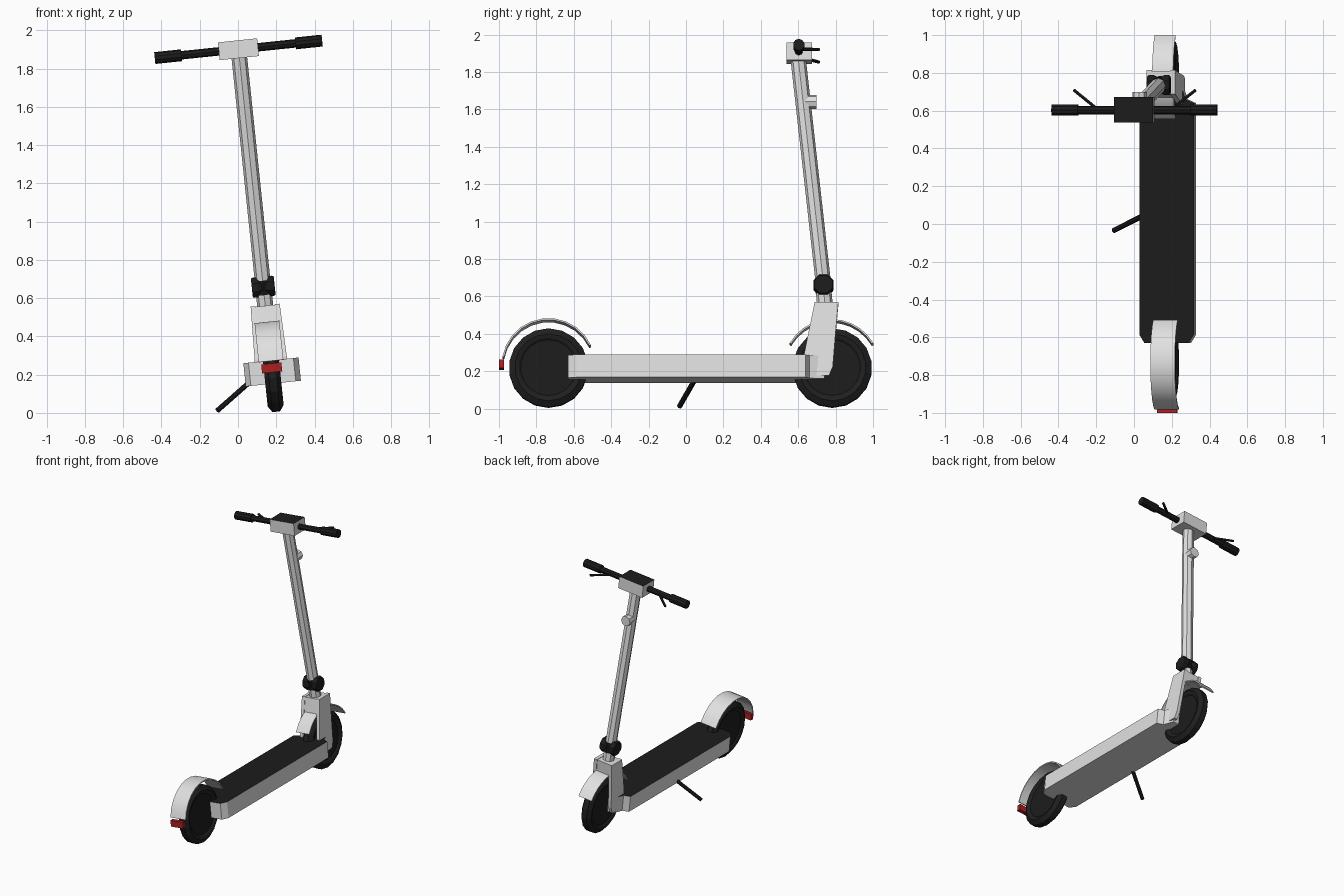
import bpy, bmesh, math
from mathutils import Matrix, Vector

if "Cube" in bpy.data.objects:
    bpy.data.objects.remove(bpy.data.objects["Cube"])

# Whole scooter leans on its kickstand: build upright, then tilt about y
LEAN = (Matrix.Translation((0.2, 0, 0.008)) @ Matrix.Rotation(-0.104, 4, 'Y'))
IDENT = Matrix.Identity(4)


def material(name, rgb):
    m = bpy.data.materials.new(name)
    m.diffuse_color = (*rgb, 1)
    m.use_nodes = True
    m.node_tree.nodes["Principled BSDF"].inputs["Base Color"].default_value = m.diffuse_color
    return m


SILVER = material("light_grey", (0.75, 0.75, 0.75))
BLACK = material("black", (0.0115, 0.0115, 0.0115))
TYRE = material("tyre_black", (0.014, 0.014, 0.014))
RED = material("red", (0.42, 0.014, 0.014))


def finish(name, bm, mats, rule=None, frame=LEAN, smooth=False):
    bmesh.ops.recalc_face_normals(bm, faces=bm.faces)
    bm.normal_update()
    if rule:
        for f in bm.faces:
            f.material_index = rule(f)
    bm.transform(frame)
    me = bpy.data.meshes.new(name)
    bm.to_mesh(me)
    bm.free()
    for m in mats:
        me.materials.append(m)
    if smooth:
        me.shade_smooth()
        me.set_sharp_from_angle(angle=math.radians(30))
    ob = bpy.data.objects.new(name, me)
    bpy.context.collection.objects.link(ob)
    return ob


def prism(name, pts, lo, hi, axis, mats, rule=None, flare=0, smooth=False):
    """Extrude a 2D outline along x (outline in y,z) or z (outline in x,y)."""
    bm = bmesh.new()
    place = (lambda p, t: (t, *p)) if axis == 'X' else (lambda p, t: (*p, t))
    a = [bm.verts.new(place(p, lo)) for p in pts]
    b = [bm.verts.new(place(p, hi)) for p in pts]
    bm.faces.new(a)
    bm.faces.new(b)
    for i in range(len(pts)):
        j = (i + 1) % len(pts)
        bm.faces.new((a[i], a[j], b[j], b[i]))
    for v in bm.verts:
        v.co.x += flare * (0.4 - v.co.z)
    return finish(name, bm, mats, rule, smooth=smooth)


def lathe(name, profile, y, z, n, mats, rule=None):
    """Revolve (x, radius) profile about the x axis."""
    bm = bmesh.new()
    rings = []
    for x, r in profile:
        rings.append([bm.verts.new((x, y + r * math.cos(2 * math.pi * (i + .5) / n),
                                    z + r * math.sin(2 * math.pi * (i + .5) / n)))
                      for i in range(n)])
    for a, b in zip(rings, rings[1:]):
        for i in range(n):
            j = (i + 1) % n
            bm.faces.new((a[i], a[j], b[j], b[i]))
    bm.faces.new(rings[0])
    bm.faces.new(rings[-1])
    return finish(name, bm, mats, rule)


def tube(name, p, q, r, n, mat, frame=LEAN):
    p, q = Vector(p), Vector(q)
    d = q - p
    bm = bmesh.new()
    m = Matrix.Translation((p + q) / 2) @ d.to_track_quat('Z', 'Y').to_matrix().to_4x4()
    bmesh.ops.create_cone(bm, cap_ends=True, segments=n, radius1=r,
                          radius2=r, depth=d.length, matrix=m)
    return finish(name, bm, [mat], frame=frame)


def fender(name, y, z, r, a0, a1, half):
    n, t = 10, 0.009
    ang = [math.radians(a0 + (a1 - a0) * i / n) for i in range(n + 1)]
    pts = [(y + r * math.cos(a), z + r * math.sin(a)) for a in ang]
    pts += [(y + (r - t) * math.cos(a), z + (r - t) * math.sin(a)) for a in reversed(ang)]
    return prism(name, pts, -half, half, 'X', [SILVER], smooth=True)


# Wheels: tyre and recessed hub disc in one revolved profile
REAR, FRONT, AXLE = -0.735, 0.782, 0.21
half_wheel = [(0.028, 0.05), (0.028, 0.15), (0.036, 0.16), (0.042, 0.18), (0.02, 0.212)]
profile = [(-x, r) for x, r in half_wheel] + half_wheel[::-1]
for nm, y in (("rear_wheel", REAR), ("front_wheel", FRONT)):
    lathe(nm, profile, y, AXLE, 18, [BLACK, TYRE],
          lambda f, y=y: int(math.hypot(f.calc_center_median().y - y,
                                        f.calc_center_median().z - AXLE) > 0.15))

# Fenders and tail light
fender("rear_fender", REAR, 0.222, 0.25, 25, 170, 0.065)
fender("front_fender", 0.778, AXLE, 0.258, 30, 150, 0.056)
prism("tail_light", [(-1.0, 0.205), (-0.972, 0.205), (-0.972, 0.252), (-1.0, 0.252)],
      -0.053, 0.053, 'X', [RED])

# Deck with black standing surface
half_deck = [(0.118, -0.63), (0.145, -0.585), (0.145, 0.64), (0.1, 0.66), (0.075, 0.74)]
outline = half_deck + [(-x, y) for x, y in reversed(half_deck)]
prism("deck", outline, 0.146, 0.268, 'Z', [SILVER, BLACK],
      lambda f: int(f.normal.z > 0.9))

# Fork: two side plates joined by a crown
plate = [(0.688, 0.558), (0.815, 0.558), (0.802, 0.42), (0.785, 0.21), (0.765, 0.162),
         (0.66, 0.162), (0.635, 0.19), (0.632, 0.28)]
for nm, s in (("left", -1), ("right", 1)):
    prism(nm + "_fork_plate", plate, s * 0.055, s * 0.081, 'X', [SILVER], flare=s * 0.03)
prism("fork_crown", [(0.689, 0.555), (0.81, 0.555), (0.8, 0.45), (0.67, 0.45)],
      -0.056, 0.056, 'X', [SILVER])

# Stem, hinge and hook
tube("lower_stem", (0, 0.748, 0.5), (0, 0.735, 0.63), 0.042, 8, SILVER)
tube("stem", (0, 0.735, 0.66), (0, 0.6, 1.87), 0.041, 8, SILVER)
tube("hinge_collar", (0, 0.739, 0.615), (0, 0.731, 0.69), 0.046, 8, BLACK)
lathe("folding_hinge", [(-0.06, 0.052), (-0.052, 0.057), (-0.03, 0.057), (0, 0.042),
                        (0.03, 0.057), (0.052, 0.057), (0.06, 0.052)],
      0.735, 0.655, 8, [BLACK])
tube("stem_hook", (0, 0.63, 1.64), (0, 0.698, 1.64), 0.038, 8, SILVER)

# Handlebar box with black display on top
prism("handlebar_box", [(0.537, 1.857), (0.673, 1.857), (0.673, 1.95), (0.537, 1.95)],
      -0.103, 0.103, 'X', [SILVER, BLACK], lambda f: int(f.normal.z > 0.9))

# Handlebar, grips and brake levers
tube("handlebar", (-0.32, 0.603, 1.903), (0.32, 0.603, 1.903), 0.022, 8, BLACK)
for nm, s in (("left", -1), ("right", 1)):
    tube(nm + "_grip", (s * 0.3, 0.603, 1.903), (s * 0.44, 0.603, 1.903), 0.031, 10, BLACK)
    tube(nm + "_brake_lever", (s * 0.2, 0.61, 1.903), (s * 0.325, 0.71, 1.889),
         0.009, 6, BLACK)

# Kickstand reaching the ground
tube("kickstand", (0.06, 0.05, 0.16), (-0.108, -0.035, 0.012), 0.014, 8, BLACK, IDENT)
